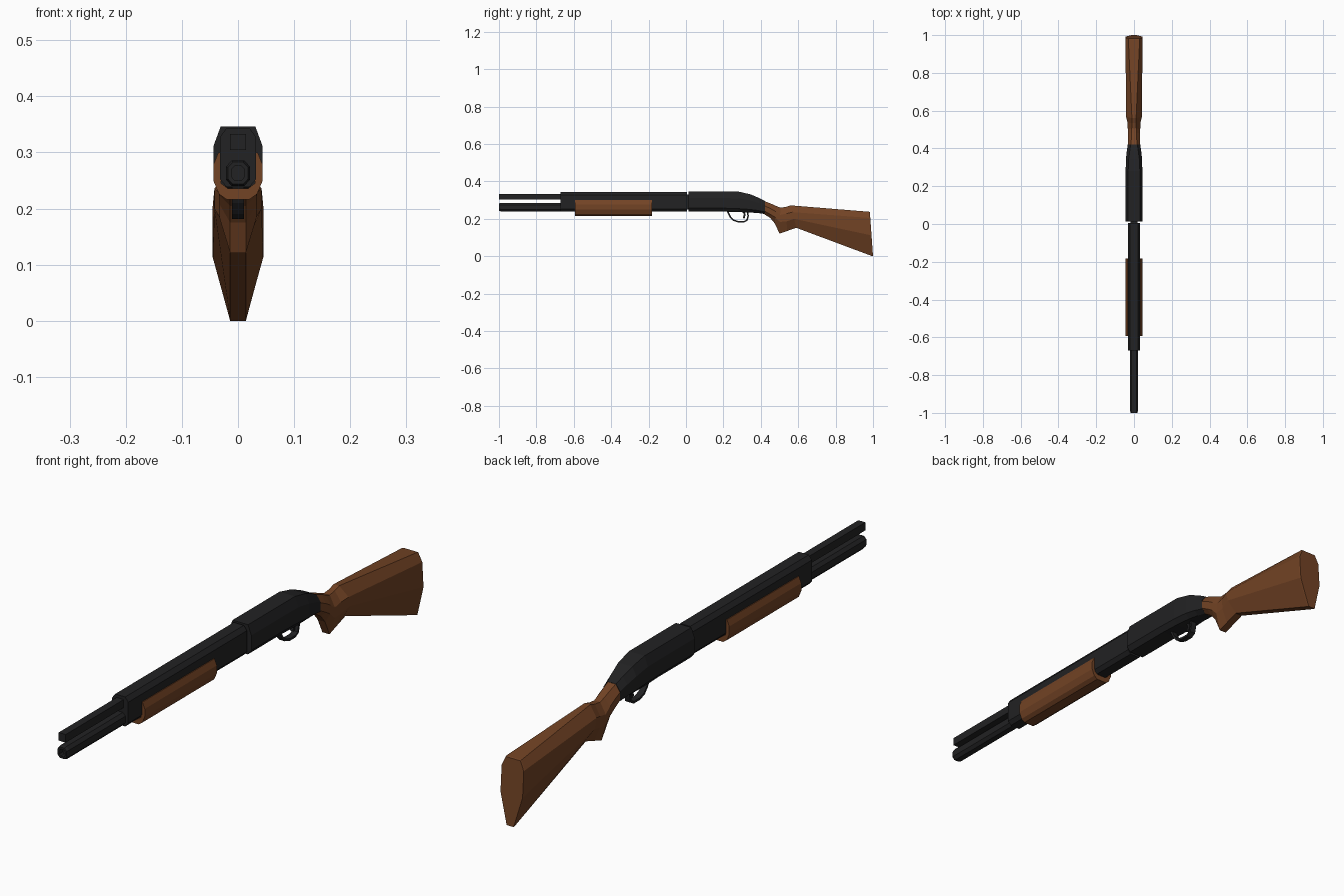
import bpy, bmesh
from mathutils import Vector


def material(name, rgb):
    m = bpy.data.materials.new(name)
    m.diffuse_color = (*rgb, 1)
    return m


BLACK = material("gunmetal black", (0.016, 0.016, 0.017))
WOOD = material("brown wood", (0.17, 0.056, 0.018))


def make_loft(name, rings, mat, closed=False):
    """Skin a list of equal-length point rings; cap the ends unless closed."""
    bm = bmesh.new()
    vs = [[bm.verts.new(p) for p in r] for r in rings]
    n = len(vs[0])
    pairs = list(zip(vs, vs[1:])) + ([(vs[-1], vs[0])] if closed else [])
    for a, b in pairs:
        for i in range(n):
            j = (i + 1) % n
            bm.faces.new((a[i], a[j], b[j], b[i]))
    if not closed:
        bm.faces.new(vs[0])
        bm.faces.new(vs[-1])
    bmesh.ops.recalc_face_normals(bm, faces=bm.faces)
    me = bpy.data.meshes.new(name)
    bm.to_mesh(me)
    bm.free()
    me.materials.append(mat)
    ob = bpy.data.objects.new(name, me)
    bpy.context.collection.objects.link(ob)
    return ob


def octagon(top, bot, w, wt, wb, ft, fb):
    """Eight-sided slice between (y, z) top and bottom points.
    w, wt, wb: half widths; ft, fb: heights (0 bottom, 1 top) of the side edges."""
    half = [(wb, 0), (w, fb), (w, ft), (wt, 1)]
    pts = half + [(-x, f) for x, f in reversed(half)]
    b, t = Vector(bot), Vector(top)
    return [(x, *b.lerp(t, f)) for x, f in pts]


def bar(name, half, ys, mat):
    """Mirrored half outline (x, z) pushed along y."""
    ring = half + [(-x, z) for x, z in reversed(half)]
    return make_loft(name, [[(x, y, z) for x, z in ring] for y in ys], mat)


def strip(name, path, w, t, mat):
    """Flat ribbon of half width w and half thickness t along a (y, z) path."""
    rings = []
    for i, p in enumerate(path):
        a, b = Vector(path[max(i - 1, 0)]), Vector(path[min(i + 1, len(path) - 1)])
        d = (b - a).normalized()
        n = Vector((-d.y, d.x)) * t
        p = Vector(p)
        rings.append([(-w, *(p - n)), (w, *(p - n)), (w, *(p + n)), (-w, *(p + n))])
    return make_loft(name, rings, mat)


# Barrel, and magazine tube with a bevelled, recessed cap
bar("barrel", [(0.014, 0.304), (0.014, 0.333)], (-1.0, -0.6), BLACK)
tube = []
for y, s in ((-0.98, 0.55), (-1.0, 0.55), (-1.0, 0.85), (-0.99, 1), (-0.6, 1)):
    half = [(0.011, -0.023), (0.021, -0.012), (0.021, 0.012), (0.011, 0.023)]
    half += [(-x, z) for x, z in reversed(half)]
    tube.append([(x * s, y, 0.263 + z * s) for x, z in half])
make_loft("magazine_tube", tube, BLACK)

# Barrel housing in front of the receiver
bar("barrel_housing",
    [(0.020, 0.238), (0.032, 0.252), (0.032, 0.328), (0.020, 0.344)],
    (-0.67, 0.005), BLACK)
bar("housing_neck", [(0.018, 0.25), (0.018, 0.33)], (-0.01, 0.03), BLACK)

# Sliding fore-end: U-shaped wooden shell
bar("fore_end", [(0.020, 0.216), (0.034, 0.226), (0.044, 0.25), (0.044, 0.278),
                 (0.035, 0.300), (0.030, 0.300), (0.030, 0.245), (0.018, 0.236)],
    (-0.593, -0.183), WOOD)

# Receiver, curving down to the grip
receiver = [  # y top, z top, y bottom, z bottom, w, top w, bottom w
    (0.013, 0.346, 0.013, 0.239, 0.044, 0.031, 0.030),
    (0.20, 0.346, 0.20, 0.239, 0.044, 0.031, 0.030),
    (0.28, 0.346, 0.28, 0.236, 0.044, 0.031, 0.030),
    (0.345, 0.331, 0.34, 0.234, 0.043, 0.028, 0.026),
    (0.39, 0.312, 0.385, 0.231, 0.038, 0.022, 0.020),
    (0.422, 0.295, 0.422, 0.226, 0.033, 0.017, 0.014)]
make_loft("receiver", [octagon(r[:2], r[2:4], *r[4:], 0.67, 0.17)
                       for r in receiver], BLACK)

# Trigger guard and trigger
strip("trigger_guard", [(0.222, 0.24), (0.236, 0.212), (0.252, 0.194), (0.278, 0.185),
                        (0.312, 0.185), (0.327, 0.194), (0.332, 0.215), (0.330, 0.24)],
      0.011, 0.004, BLACK)
strip("trigger", [(0.308, 0.24), (0.314, 0.222), (0.308, 0.203)], 0.006, 0.005, BLACK)

# Stock: wrist, grip hook, comb and butt
stock = [
    (0.415, 0.297, 0.415, 0.227, 0.033, 0.016, 0.014, 0.65, 0.25),
    (0.455, 0.281, 0.450, 0.205, 0.033, 0.014, 0.014, 0.65, 0.25),
    (0.482, 0.269, 0.475, 0.175, 0.033, 0.013, 0.014, 0.68, 0.35),
    (0.505, 0.260, 0.500, 0.121, 0.033, 0.012, 0.014, 0.72, 0.45),
    (0.535, 0.264, 0.540, 0.135, 0.034, 0.011, 0.014, 0.72, 0.40),
    (0.560, 0.272, 0.590, 0.152, 0.042, 0.011, 0.014, 0.70, 0.40),
    (0.978, 0.238, 0.992, 0.002, 0.045, 0.030, 0.014, 0.86, 0.47)]
rings = [octagon(s[:2], s[2:4], *s[4:]) for s in stock]
# Slightly bulged butt face
rings.append(octagon((0.983, 0.236), (1.0, 0.0), 0.044, 0.029, 0.014, 0.86, 0.47))
make_loft("stock", rings, WOOD)
